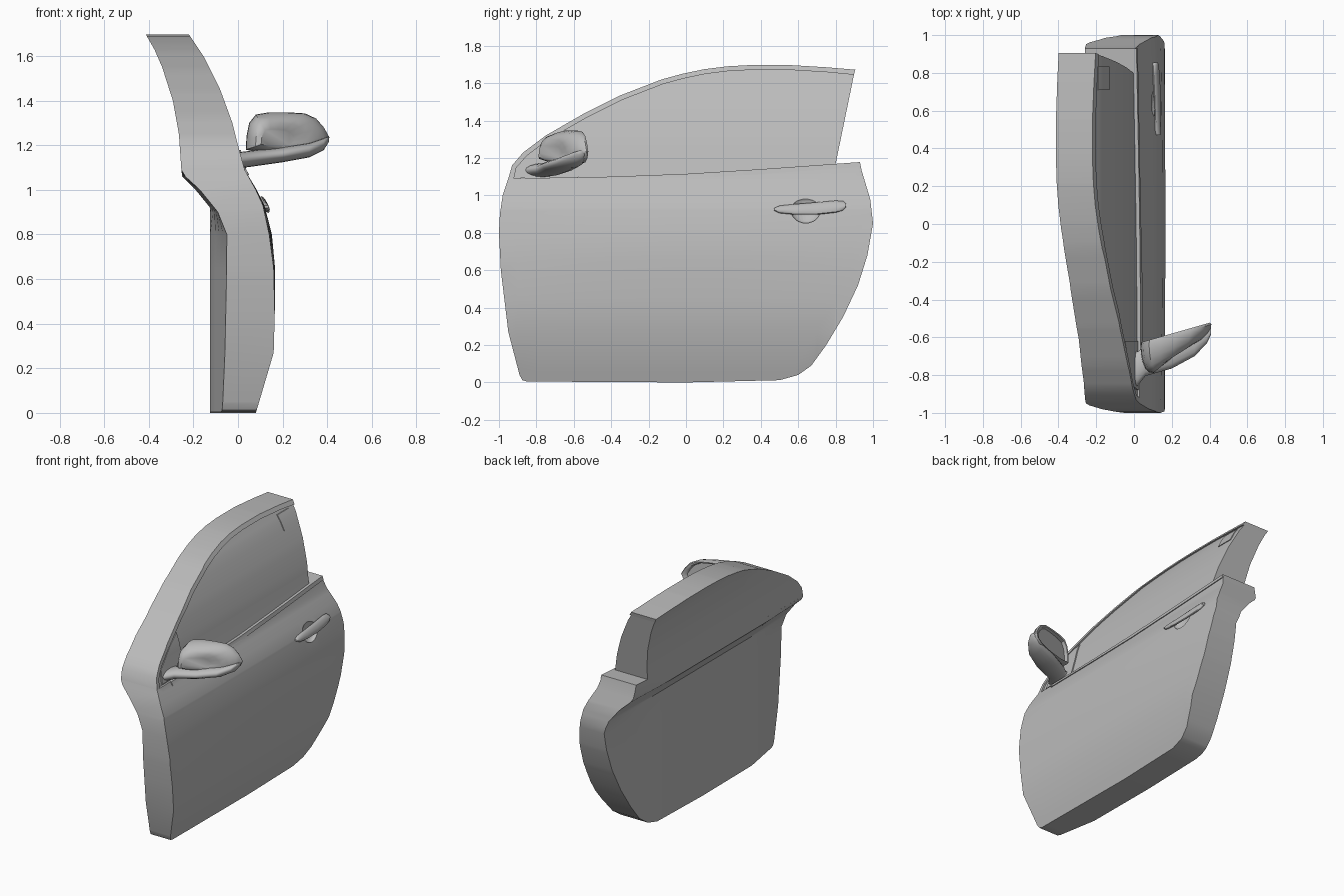
import bpy, bmesh, math
from mathutils import Vector

cube = bpy.data.objects.get("Cube")
if cube:
    bpy.data.objects.remove(cube, do_unlink=True)

grey = bpy.data.materials.new("plain grey")
grey.use_nodes = True
grey.diffuse_color = (0.5, 0.5, 0.5, 1)
grey.node_tree.nodes["Principled BSDF"].inputs["Base Color"].default_value = (0.5, 0.5, 0.5, 1)

# Cross-section of the door: (height, x)
OUTER = [(0, .08), (.05, .095), (.27, .16), (.45, .165), (.65, .16), (.8, .14), (.93, .112),
         (1.0, .08), (1.09, .03), (1.2, 0), (1.3, -.025), (1.45, -.08), (1.6, -.155), (1.7, -.222)]
INNER_UPPER = [(1.09, -.254), (1.25, -.265), (1.4, -.292), (1.55, -.34), (1.63, -.375), (1.7, -.415)]
INNER_END = [(.8, -.05), (.9, -.09), (1.0, -.17), (1.06, -.235)] + INNER_UPPER
INNER_MID = [(.92, -.125), (1.0, -.19), (1.06, -.25)] + INNER_UPPER
BELT = [(-.95, 1.09), (-.4, 1.1), (0, 1.115), (.4, 1.14), (.93, 1.178)]


def interp(table, t):
    if t <= table[0][0]:
        return table[0][1]
    for (a, p), (b, q) in zip(table, table[1:]):
        if t <= b:
            return p + (q - p) * (t - a) / (b - a)
    return table[-1][1]


def outer(y, z):
    bulge = max(0, 1 - abs(z - .8) / .3) * .012 * (1 - y * y)
    return interp(OUTER, z) + bulge


def inner(y, z):
    # the inner skin tapers towards the front and rear edges
    t = min(1, max(0, (1 - abs(y)) / .44))
    return interp(INNER_END, z) * (1 - t) + interp(INNER_MID, z) * t


def finish(name, bm, angle=25):
    bmesh.ops.recalc_face_normals(bm, faces=bm.faces)
    mesh = bpy.data.meshes.new(name)
    bm.to_mesh(mesh)
    bm.free()
    mesh.materials.append(grey)
    ob = bpy.data.objects.new(name, mesh)
    bpy.context.collection.objects.link(ob)
    bpy.ops.object.select_all(action='DESELECT')
    ob.select_set(True)
    bpy.context.view_layer.objects.active = ob
    bpy.ops.object.shade_smooth_by_angle(angle=math.radians(angle))
    return ob


def panel(name, polys, out_fn, in_fn):
    """Side-view polygons, cut into a grid and given a curved outer and inner skin."""
    flat = bmesh.new()
    for poly in polys:
        flat.faces.new([flat.verts.new((0, y, z)) for y, z in poly])
    bmesh.ops.remove_doubles(flat, verts=flat.verts, dist=.0005)
    heights = {z for z, _ in OUTER + INNER_END + INNER_MID}
    cuts = [((0, 0, z), (0, 0, 1)) for z in sorted(heights)]
    cuts += [((0, y / 10, 0), (0, 1, 0)) for y in (-9, -8, -7, -5.6, -4, -2, 0, 2, 4, 5.6, 7, 8, 9)]
    for co, no in cuts:
        geom = flat.verts[:] + flat.edges[:] + flat.faces[:]
        bmesh.ops.bisect_plane(flat, geom=geom, dist=.0005, plane_co=co, plane_no=no)
    bm = bmesh.new()
    skins = []
    for fn in (out_fn, in_fn):
        skins.append({v: bm.verts.new((fn(v.co.y, v.co.z), v.co.y, v.co.z)) for v in flat.verts})
    a, b = skins
    for f in flat.faces:
        bm.faces.new([a[v] for v in f.verts])
        bm.faces.new([b[v] for v in reversed(f.verts)])
    for e in flat.edges:
        if e.is_boundary:
            v, w = e.verts
            bm.faces.new([a[v], a[w], b[w], b[v]])
    flat.free()
    return finish(name, bm)


def plate(name, poly, low, high):
    """Thin skin following the outer surface."""
    return panel(name, [poly], lambda y, z: outer(y, z) + high, lambda y, z: outer(y, z) + low)


def loft(name, rings, angle=40):
    bm = bmesh.new()
    rows = [[bm.verts.new(p) for p in ring] for ring in rings]
    n = len(rows[0])
    for r, s in zip(rows, rows[1:]):
        for i in range(n):
            j = (i + 1) % n
            bm.faces.new([r[i], r[j], s[j], s[i]])
    bm.faces.new(rows[0])
    bm.faces.new(rows[-1])
    return finish(name, bm, angle)


def oval(n=16):
    return [(math.cos(i * math.tau / n), math.sin(i * math.tau / n)) for i in range(n)]


# Lower door shell
body_outline = [(-.95, 1.09), (-.98, 1.0), (-.995, .9), (-1, .8), (-.99, .6), (-.95, .27),
                (-.89, .04), (-.875, .012), (-.85, .005), (0, 0), (.5, .012), (.6, .04),
                (.67, .09), (.75, .2), (.84, .35), (.92, .52), (.97, .68), (1, .85),
                (.985, .98), (.94, 1.13)] + BELT[:0:-1]
body = panel("door_body", [body_outline], outer, inner)

# Scooped hollow behind the handle
bpy.ops.mesh.primitive_uv_sphere_add(segments=24, ring_count=12, radius=1,
                                     location=(outer(.64, .93) + .01, .64, .93))
cutter = bpy.context.object
cutter.scale = (.045, .082, .08)
cutter.hide_render = True
bpy.context.view_layer.objects.active = body
hollow = body.modifiers.new("hollow", 'BOOLEAN')
hollow.operation = 'DIFFERENCE'
hollow.object = cutter
hollow.solver = 'EXACT'
bpy.ops.object.modifier_apply(modifier=hollow.name)
bpy.data.objects.remove(cutter, do_unlink=True)
body.data.materials.clear()
body.data.materials.append(grey)

# Window frame: outer rail and a narrower inner rail
rail = [(-.95, 1.09), (-.93, 1.16), (-.87, 1.23), (-.75, 1.32), (-.55, 1.435), (-.35, 1.535),
        (-.13, 1.62), (-.02, 1.65), (.1, 1.675), (.22, 1.69), (.35, 1.697), (.55, 1.697),
        (.75, 1.685), (.905, 1.672)]
inset = []
for i, p in enumerate(rail):
    d = Vector(rail[min(i + 1, len(rail) - 1)]) - Vector(rail[max(i - 1, 0)])
    d.normalize()
    inset.append((p[0] + d.y * .026, p[1] - d.x * .026))
inset[0] = (-.92, 1.091)
inset[-1] = (.898, 1.645)
panel("window_frame", [[p, q, s, r] for p, q, r, s in zip(rail, rail[1:], inset, inset[1:])],
      outer, inner)

# Window pane, set slightly behind the frame
sill = [(.8, interp(BELT, .8))] + BELT[3:0:-1]
panel("window_pane", [inset + sill], lambda y, z: outer(y, z) - .012, inner)

# Belt trim, corner sail and small pane label
trim = [(-.8, 1.093)] + BELT[1:]
plate("belt_trim", trim + [(y, z - .026) for y, z in reversed(trim)], -.002, .007)
plate("mirror_sail", [(-.88, 1.1), (-.62, 1.11), (-.62, 1.35), (-.72, 1.3), (-.86, 1.19)],
      -.013, -.004)
plate("pane_label", [(.71, 1.54), (.835, 1.54), (.835, 1.64), (.71, 1.64)], -.013, -.006)

# Door handle bar
handle = []
for y, z, h in [(.47, .925, .006), (.5, .925, .02), (.58, .925, .028), (.7, .93, .033),
                (.8, .94, .032), (.84, .945, .025), (.855, .947, .01)]:
    handle.append([(outer(y, z) + .007 + c * .014 - s * h * .4, y, z + s * h)
                   for c, s in oval(12)])
loft("door_handle", handle)

# Mirror arm
arm = []
for x, y, z, hy, hz in [(-.03, -.77, 1.13, .11, .036), (.02, -.765, 1.135, .09, .036),
                        (.06, -.725, 1.14, .08, .036), (.2, -.675, 1.158, .09, .034),
                        (.32, -.625, 1.178, .075, .032), (.385, -.585, 1.205, .048, .026),
                        (.408, -.565, 1.228, .02, .012)]:
    arm.append([(x, y + c * hy, z + s * hz) for c, s in oval()])
loft("mirror_arm", arm, 60)

# Mirror housing: rings from the recessed glass, round the rim, to the rounded nose
shape = [(.035, 1.18), (.038, 1.24), (.05, 1.3), (.08, 1.338), (.14, 1.348), (.22, 1.348),
         (.3, 1.343), (.35, 1.32), (.385, 1.28), (.41, 1.235), (.395, 1.2), (.35, 1.175),
         (.25, 1.165), (.12, 1.165)]
housing = []
for depth, scale in [(.03, .86), (.004, .9), (0, .97), (.02, 1), (.06, .98), (.1, .91),
                     (.14, .78), (.165, .62), (.175, .4)]:
    ring = []
    for x, z in shape:
        u = (x - .06) / .35
        px = .15 + (x - .15) * scale
        pz = 1.22 + (z - 1.22) * scale
        ring.append((px, -.62 + .1 * (px - .06) / .35 - depth * (1 - .45 * u), pz))
    housing.append(ring)
loft("mirror_housing", housing)
